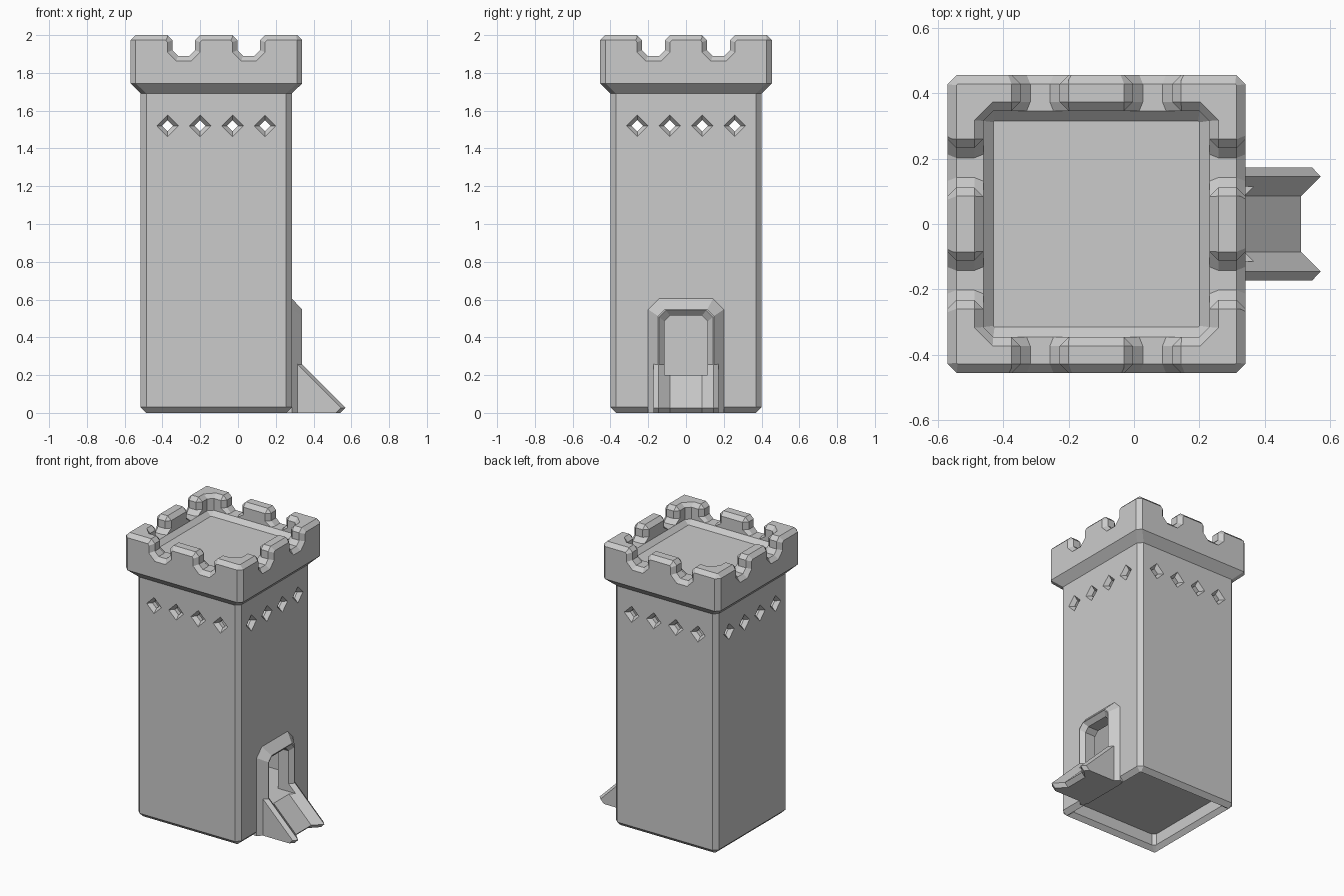
import bpy, bmesh

if "Cube" in bpy.data.objects:
    bpy.data.objects.remove(bpy.data.objects["Cube"])

CX = -0.115          # centre of the square tower in x
stone = bpy.data.materials.new("grey_stone")
stone.diffuse_color = (0.6, 0.6, 0.6, 1)
stone.use_nodes = True
stone.node_tree.nodes["Principled BSDF"].inputs["Base Color"].default_value = stone.diffuse_color


def loft(name, sections):
    """Skin closed rings of equal length and cap both ends."""
    bm = bmesh.new()
    rings = [[bm.verts.new(p) for p in s] for s in sections]
    for a, b in zip(rings, rings[1:]):
        for i in range(len(a)):
            j = (i + 1) % len(a)
            bm.faces.new((a[i], a[j], b[j], b[i]))
    bm.faces.new(rings[0])
    bm.faces.new(rings[-1])
    bmesh.ops.recalc_face_normals(bm, faces=bm.faces)
    mesh = bpy.data.meshes.new(name)
    bm.to_mesh(mesh)
    bm.free()
    mesh.materials.append(stone)
    ob = bpy.data.objects.new(name, mesh)
    bpy.context.collection.objects.link(ob)
    return ob


def cut(target, cutter):
    """Subtract the cutter and delete it."""
    cutter.hide_render = True
    mod = target.modifiers.new("cut", 'BOOLEAN')
    mod.operation, mod.solver, mod.object = 'DIFFERENCE', 'EXACT', cutter
    bpy.context.view_layer.objects.active = target
    bpy.ops.object.modifier_apply(modifier=mod.name)
    bpy.data.objects.remove(cutter)


def square(z, h, c):
    """Square ring with chamfered corners, around the tower axis."""
    k = h - c
    pts = [(h, -k), (h, k), (k, h), (-k, h), (-h, k), (-h, -k), (-k, -h), (k, -h)]
    return [(CX + x, y, z) for x, y in pts]


def arch(x, w, top, c, z0):
    """Door outline with chamfered upper corners."""
    return [(x, -w, z0), (x, -w, top - c), (x, -w + c, top),
            (x, w - c, top), (x, w, top - c), (x, w, z0)]


# Tower shell: recess under the base, outer wall, crown, sunken roof
tower = loft("tower", [square(*s) for s in [
    (0.11, 0.345, 0.02), (0.03, 0.345, 0.02), (0, 0.37, 0.004),
    (0.03, 0.40, 0.03), (1.69, 0.40, 0.03), (1.745, 0.455, 0.028),
    (1.973, 0.455, 0.028), (2.0, 0.428, 0.004),
    (2.0, 0.373, 0.056), (1.973, 0.345, 0.03), (1.89, 0.345, 0.03),
    (1.86, 0.315, 0.004)]])

# Hollow inside
cut(tower, loft("cavity", [square(0.2, 0.345, 0.02), square(1.77, 0.345, 0.02)]))

# Crown gaps, two on each side, bevelled at the outer and inner faces
SIDES = [(1, 0), (0, 1), (-1, 0), (0, -1)]


def gap_ring(side, u0, r, side_off, low_off):
    half = [(0.03 + 0.4 * side_off, 1.89 - low_off),
            (0.06 + side_off, 1.92 - 0.4 * low_off),
            (0.06 + side_off, 1.973 - 0.4 * low_off),
            (0.12 + side_off, 2.033)]
    prof = half + [(-u, z) for u, z in reversed(half)]
    dx, dy = side
    return [(CX + dx * r - dy * (u0 + u), dy * r + dx * (u0 + u), z) for u, z in prof]


for side in SIDES:
    for u0 in (-0.172, 0.172):
        cut(tower, loft("gap", [gap_ring(side, u0, *s) for s in [
            (0.475, 0.047, 0.047), (0.428, 0, 0), (0.373, 0, 0),
            (0.345, 0.028, 0), (0.30, 0.028, 0)]]))

# Diamond windows running through opposite walls
for axis in (0, 1):
    for u0 in (-0.258, -0.086, 0.086, 0.258):
        rings = []
        for r, s in [(-0.41, 0.067), (-0.373, 0.03), (0.373, 0.03), (0.41, 0.067)]:
            ring = [(u0 + s, 1.52), (u0, 1.52 + s), (u0 - s, 1.52), (u0, 1.52 - s)]
            rings.append([(CX + r, u, z) if axis == 0 else (CX + u, r, z)
                          for u, z in ring])
        cut(tower, loft("window", rings))


# Doorway through the wall
def doorway():
    return loft("doorway", [arch(x, 0.115, 0.515, 0.03, 0.2) for x in (0.1, 0.4)])


cut(tower, doorway())

# Door frame with sloping outer and inner faces
frame = loft("door_frame", [arch(0.26, 0.2, 0.605, 0.057, 0),
                            arch(0.285, 0.2, 0.605, 0.057, 0),
                            arch(0.34, 0.147, 0.547, 0.035, 0)])
cut(frame, loft("frame_opening", [arch(0.2, 0.115, 0.515, 0.03, 0.1),
                                  arch(0.312, 0.115, 0.515, 0.03, 0.1),
                                  arch(0.36, 0.163, 0.563, 0.04, 0.1)]))


# Sloping ramp with raised sides
def ramp_ring(z, shift):
    half = [(0.25, 0.172), (0.545 - shift, 0.172), (0.57 - shift, 0.145),
            (0.51 - shift, 0.085)]
    return [(x, y, z) for x, y in half] + [(x, -y, z) for x, y in reversed(half)]


ramp = loft("ramp", [ramp_ring(0, 0.027), ramp_ring(0.027, 0), ramp_ring(0.267, 0.24)])
cut(ramp, doorway())
